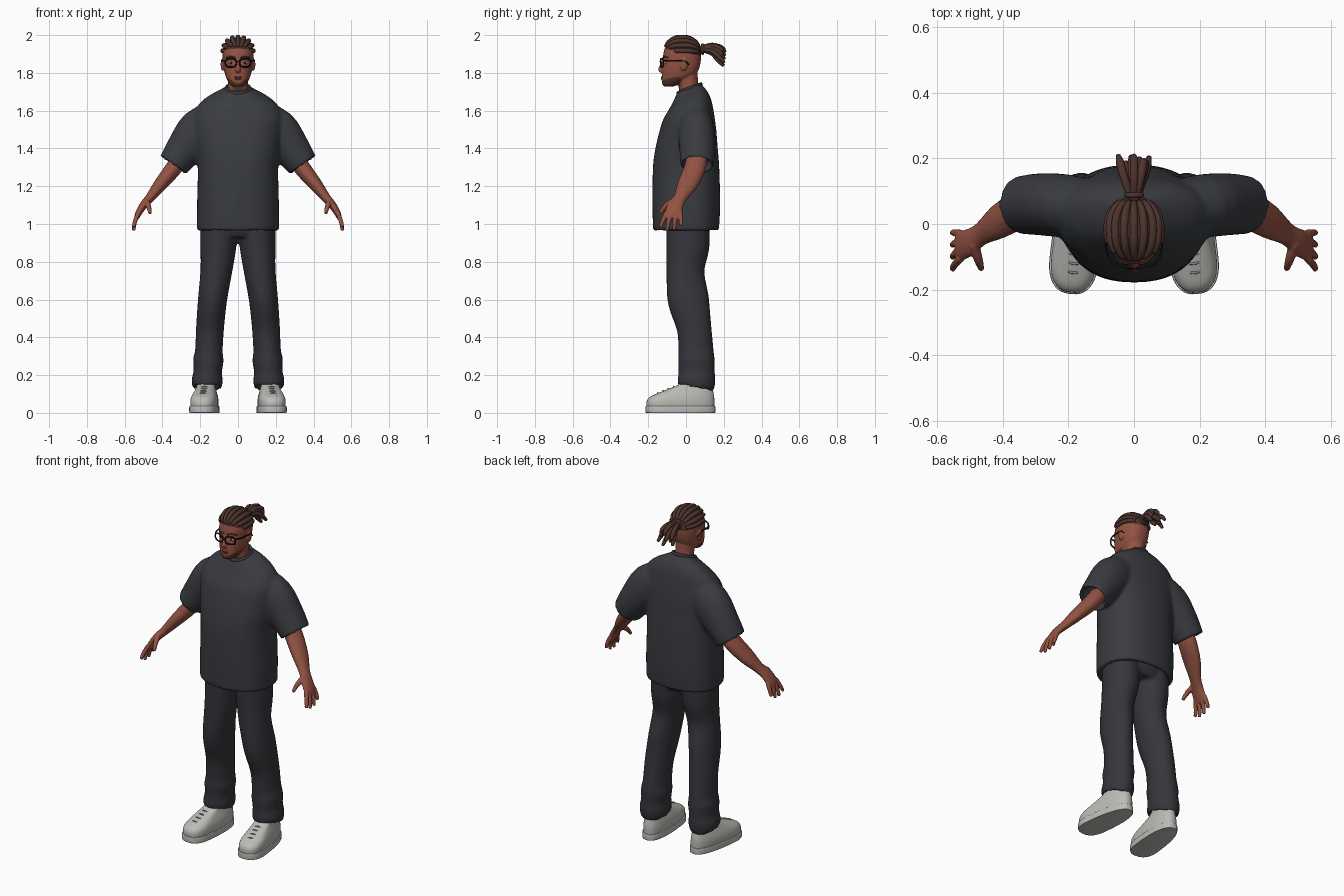
import bpy, math
from mathutils import Vector
from mathutils.bvhtree import BVHTree

cube = bpy.data.objects.get("Cube")
if cube:
    bpy.data.objects.remove(cube, do_unlink=True)

X, Y, Z = Vector((1, 0, 0)), Vector((0, 1, 0)), Vector((0, 0, 1))


def material(name, r, g, b):
    m = bpy.data.materials.new(name)
    m.use_nodes = True
    m.diffuse_color = (r, g, b, 1)
    bsdf = m.node_tree.nodes["Principled BSDF"]
    bsdf.inputs["Base Color"].default_value = (r, g, b, 1)
    bsdf.inputs["Roughness"].default_value = 0.8
    return m


SKIN = material("brown skin", 0.29, 0.085, 0.055)
HAIR = material("dark brown hair", 0.075, 0.034, 0.026)
BEARD = material("beard stubble", 0.10, 0.036, 0.027)
LIPS = material("lips", 0.2, 0.055, 0.042)
SHIRT = material("charcoal shirt", 0.041, 0.044, 0.051)
PANTS = material("charcoal trousers", 0.036, 0.036, 0.044)
SHOE = material("light grey shoe", 0.5, 0.5, 0.47)
LACE = material("grey lace", 0.25, 0.25, 0.24)
BLACK = material("black frame", 0.008, 0.008, 0.009)
WHITE = material("eye white", 0.55, 0.5, 0.47)


def dense(rows, steps=4):
    """Smooth interpolation between the rows of a profile or path."""
    rows = [Vector(r) for r in rows]
    out = []
    for i in range(len(rows) - 1):
        p, q = rows[i], rows[i + 1]
        before = rows[i - 1] if i else p
        after = rows[i + 2] if i + 2 < len(rows) else q
        for k in range(steps):
            t = k / steps
            u = 1 - t
            out.append(p * (u * u * (1 + 2 * t)) + q * (t * t * (3 - 2 * t))
                       + (q - before) * (t * u * u / 2) - (after - p) * (t * t * u / 2))
    return out + [rows[-1]]


def power(v, n):
    return math.copysign(abs(v) ** (2 / n), v)


def body(rows, xc=0, mid=0.5, n=2.3, tilt=lambda z: 0, sides=40):
    """Stacked outlines; each row is height, half width, front y, back y."""
    rings = []
    for z, w, front, back in dense(rows):
        yc = front + (back - front) * mid
        ring = []
        for k in range(sides):
            a = math.tau * k / sides
            s = power(math.sin(a), n)
            y = yc + s * ((back - yc) if s > 0 else (yc - front))
            ring.append(Vector((xc + w * power(math.cos(a), n), y, z + tilt(z) * y)))
        rings.append(ring)
    return rings


def tube(rows, ref=Y, sides=16, closed=False, steps=3):
    """Sweep along x, y, z with two radii per row."""
    rows = [Vector(r) for r in rows] if closed else dense(rows, steps)
    pts = [Vector(r[:3]) for r in rows]
    rings = []
    for i, (p, r) in enumerate(zip(pts, rows)):
        if closed:
            t = pts[(i + 1) % len(pts)] - pts[i - 1]
        else:
            t = pts[min(i + 1, len(pts) - 1)] - pts[max(i - 1, 0)]
        t.normalize()
        b = (ref - t * ref.dot(t)).normalized()
        a = b.cross(t)
        rings.append([p + a * (r[3] * math.cos(math.tau * k / sides))
                      + b * (r[4] * math.sin(math.tau * k / sides)) for k in range(sides)])
    return rings + rings[:1] if closed else rings


def ball(c, s):
    arc = [math.pi * k / 10 for k in range(11)]
    return tube([(c[0], c[1], c[2] + s[2] * math.cos(a), s[0] * math.sin(a) + 1e-4,
                  s[1] * math.sin(a) + 1e-4) for a in arc], steps=1)


def pocket(rings, shift):
    """Hollow the last end of a garment so that its hem has an inside."""
    last = rings[-1]
    c = sum(last, Vector()) / len(last)
    inner = [c + (p - c) * 0.86 for p in last]
    return rings + [inner, [p + Vector(shift) for p in inner]]


def both(shells):
    return shells + [[[Vector((-p.x, p.y, p.z)) for p in r] for r in s] for s in shells]


def build(name, shells, mats, voxel=0, smooth=3, rule=None, sharp=None):
    verts, faces = [], []
    for rings in shells:
        n = len(rings[0])
        o = len(verts)
        verts += [p for r in rings for p in r]
        for i in range(len(rings) - 1):
            for k in range(n):
                a, b = o + i * n + k, o + i * n + (k + 1) % n
                faces.append((a, b, b + n, a + n))
        if (rings[0][0] - rings[-1][0]).length > 1e-6:
            faces += [tuple(range(o + n - 1, o - 1, -1)), tuple(range(len(verts) - n, len(verts)))]
    me = bpy.data.meshes.new(name)
    me.from_pydata(verts, [], faces)
    import bmesh
    bm = bmesh.new()
    bm.from_mesh(me)
    bmesh.ops.remove_doubles(bm, verts=bm.verts, dist=1e-6)
    bmesh.ops.recalc_face_normals(bm, faces=bm.faces)
    bm.to_mesh(me)
    bm.free()
    ob = bpy.data.objects.new(name, me)
    bpy.context.collection.objects.link(ob)
    if voxel:
        m = ob.modifiers.new("Fuse", "REMESH")
        m.mode, m.voxel_size = "VOXEL", voxel
        m = ob.modifiers.new("Soften", "SMOOTH")
        m.factor, m.iterations = 0.5, smooth
        bpy.context.view_layer.objects.active = ob
        for label in ("Fuse", "Soften"):
            bpy.ops.object.modifier_apply(modifier=label)
    me = ob.data
    me.materials.clear()
    for m in mats:
        me.materials.append(m)
    me.shade_smooth()
    if sharp:
        me.set_sharp_from_angle(angle=sharp)
    if rule:
        for p in me.polygons:
            p.material_index = rule(p.center)
    return ob


# Loose T-shirt: torso and short sleeves
torso = body([(1.715, .066, -.045, .08), (1.70, .09, -.052, .092), (1.67, .15, -.065, .115),
              (1.63, .205, -.085, .135), (1.57, .235, -.115, .15), (1.5, .235, -.138, .16),
              (1.4, .225, -.162, .168), (1.3, .213, -.175, .176), (1.1, .217, -.178, .181),
              (.965, .218, -.174, .174)],
             mid=.55, tilt=lambda z: max(0, min(.35, (z - 1.55) * 2.1)))
sleeve = tube([(.1, .05, 1.57, .09, .075), (.2, .055, 1.5, .115, .095),
               (.28, .06, 1.4, .1, .095), (.345, .058, 1.31, .083, .088)], sides=32)
build("shirt", [pocket(torso, (0, 0, .05))] + both([pocket(sleeve, (-.03, 0, .04))]),
      [SHIRT], voxel=.01, smooth=6)
ring = [math.tau * k / 32 for k in range(32)]
build("shirt_collar", [tube([(.064 * math.cos(a), .018 + .062 * math.sin(a),
                              1.716 + .024 * math.sin(a), .007, .011) for a in ring],
                            ref=Z, closed=True)], [SHIRT])

# Trousers: hips and two legs with bunched hems
leg = tube([(.10, .01, 1.0, .1, .115), (.104, .01, .88, .095, .114), (.115, -.003, .75, .084, .1),
            (.135, .012, .6, .077, .11), (.148, .043, .45, .074, .092), (.154, .053, .33, .073, .093),
            (.157, .055, .28, .081, .097), (.16, .056, .22, .075, .096),
            (.163, .056, .17, .083, .1), (.164, .05, .132, .076, .096)], sides=32)
hips = body([(1.02, .19, -.1, .12), (.97, .195, -.104, .126), (.93, .17, -.09, .115)])
build("trousers", [hips] + both([pocket(leg, (0, 0, .04))]), [PANTS], voxel=.01, smooth=4)

# Arms with hands, fingers and thumbs
arm = tube([(.29, .06, 1.37, .045, .055), (.345, .045, 1.29, .044, .058), (.41, .008, 1.21, .036, .054),
            (.465, -.03, 1.14, .025, .036), (.5, -.055, 1.1, .021, .042),
            (.528, -.067, 1.055, .017, .046), (.536, -.07, 1.03, .012, .04)])
fingers = []
for i, tip in enumerate((.982, .965, .968, .99)):
    y = -.104 + .025 * i
    spread = (i - 1.8) * .012
    fingers.append(tube([(.527, y, 1.06, .012, .012), (.545, y - .006 + spread * .6, 1.015, .012, .011),
                         (.553, y - .012 + spread, tip, .009, .009)]))
thumb = tube([(.487, -.06, 1.125, .016, .018), (.474, -.108, 1.095, .014, .014),
              (.464, -.138, 1.055, .009, .009)])
build("arms", both([arm, thumb] + fingers), [SKIN], voxel=.0045, smooth=3)

# Shoes: turned out slightly, with sole and laces


def turned(rings):
    c, s = math.cos(.11), math.sin(.11)
    return [[Vector((.17 + p.x * c - p.y * s, p.x * s + p.y * c, p.z)) for p in r] for r in rings]


upper = body([(.02, .068, -.208, .15), (.06, .07, -.209, .151), (.085, .066, -.19, .15),
              (.108, .058, -.14, .146), (.13, .05, -.085, .142), (.15, .046, -.04, .138),
              (.19, .043, 0, .13)], mid=.3, n=2.5)
sole = body([(0, .072, -.21, .152), (.004, .075, -.214, .156), (.032, .075, -.214, .156),
             (.036, .071, -.21, .152)], mid=.3, n=2.5)
laces = [tube([(-.036, y + .012, z - .016, .004, .004), (0, y, z, .004, .004),
               (.036, y + .012, z - .016, .004, .004)], sides=8)
         for y, z in ((-.15, .106), (-.122, .118), (-.094, .129), (-.066, .14))]
build("shoe_uppers", both([turned(upper)]), [SHOE])
build("shoe_soles", both([turned(sole)]), [SHOE], sharp=.7)
build("shoe_laces", both([turned(s) for s in laces]), [LACE])

# Head with neck, nose and ears; scalp and beard coloured by region
skull = body([(1.727, .026, -.115, -.07), (1.74, .043, -.125, -.035), (1.765, .058, -.129, .01),
              (1.79, .068, -.128, .05), (1.82, .075, -.126, .068), (1.86, .08, -.122, .078),
              (1.9, .082, -.12, .08), (1.94, .076, -.108, .07), (1.97, .058, -.085, .045),
              (1.988, .025, -.048, .01)], mid=.52)
neck = tube([(0, .03, 1.62, .06, .055), (0, .016, 1.71, .053, .052), (0, .002, 1.82, .055, .058)])
nose = tube([(0, -.116, 1.868, .008, .008), (0, -.13, 1.835, .01, .01),
             (0, -.136, 1.816, .015, .012), (0, -.122, 1.806, .012, .008)])
ear = ball((.081, -.012, 1.845), (.011, .021, .034))


def face_colour(c):
    if c.z > 1.905 - .2 * c.y:
        return 1
    return 2 if c.y < -.03 and c.z < 1.742 + .55 * abs(c.x) else 0


head = build("head", [skull, neck, nose] + both([ear]), [SKIN, HAIR, BEARD],
             voxel=.004, smooth=3, rule=face_colour)
build("lips", [ball((0, -.126, 1.777), (.022, .006, .005)),
               ball((0, -.126, 1.769), (.019, .006, .005))], [LIPS])
build("eyes", both([ball((.036, -.109, 1.853), (.014, .008, .007))]), [WHITE])
build("irises", both([ball((.036, -.114, 1.853), (.006, .005, .006))]), [BLACK])
build("eyebrows", both([tube([(.014, -.12, 1.88, .004, .005), (.038, -.114, 1.886, .004, .005),
                              (.062, -.092, 1.88, .003, .003)], sides=8)]), [HAIR])

# Braids drawn over the scalp and gathered at the back
tree = BVHTree.FromPolygons([v.co for v in head.data.vertices],
                            [tuple(p.vertices) for p in head.data.polygons])
centre = Vector((0, -.02, 1.9))
braids = []
for i in range(-4, 5):
    u = i / 4
    lon, start = math.radians(78) * u, 22 + 42 * u * u
    path = []
    for k in range(9):
        th = math.radians(start + (152 - start) * k / 8)
        d = Vector((math.sin(lon) * math.sin(th), -math.cos(th), math.cos(lon) * math.sin(th)))
        hit = tree.ray_cast(centre + d * .4, -d)[0]
        if hit:
            r = .006 + .007 * math.sin(th)
            path.append((*hit, r, r))
    braids.append(tube(path, ref=X, sides=10))
build("scalp_braids", braids, [HAIR])

# Short ponytail of locks with its tie
locks = []
for i in range(9):
    side = math.sin(i * 2.4)
    lift = 1 - i / 4
    locks.append(tube([(0, .06, 1.925, .01, .01), (.012 * side, .09, 1.928 + .008 * lift, .012, .012),
                       (.03 * side, .14, 1.925 + .022 * lift, .013, .013),
                       (.042 * side, .18 + .01 * lift, 1.9 + .032 * lift, .013, .013),
                       (.048 * side, .195 + .012 * math.cos(i * 3), 1.872 + .035 * lift, .008, .008)],
                      ref=X, sides=10))
build("ponytail_locks", locks, [HAIR])
build("hair_tie", [tube([(.024 * math.cos(a), .088, 1.926 + .024 * math.sin(a), .007, .008)
                         for a in ring], closed=True, sides=10)], [HAIR])

# Glasses: rims, bridge and side arms
rim = []
for a in ring:
    x = .038 + .029 * power(math.cos(a), 2.8)
    rim.append((x, -.134 + .3 * max(0, x - .02), 1.853 + .022 * power(math.sin(a), 2.8), .0042, .004))
temple = tube([(.066, -.118, 1.864, .004, .004), (.083, -.085, 1.864, .003, .005),
               (.088, -.01, 1.862, .003, .004), (.086, .016, 1.842, .003, .003)], ref=Z, sides=8)
bridge = tube([(-.011, -.135, 1.858, .003, .003), (0, -.138, 1.861, .003, .003),
               (.011, -.135, 1.858, .003, .003)], sides=8)
build("glasses", both([tube(rim, closed=True, sides=8), temple]) + [bridge], [BLACK])
